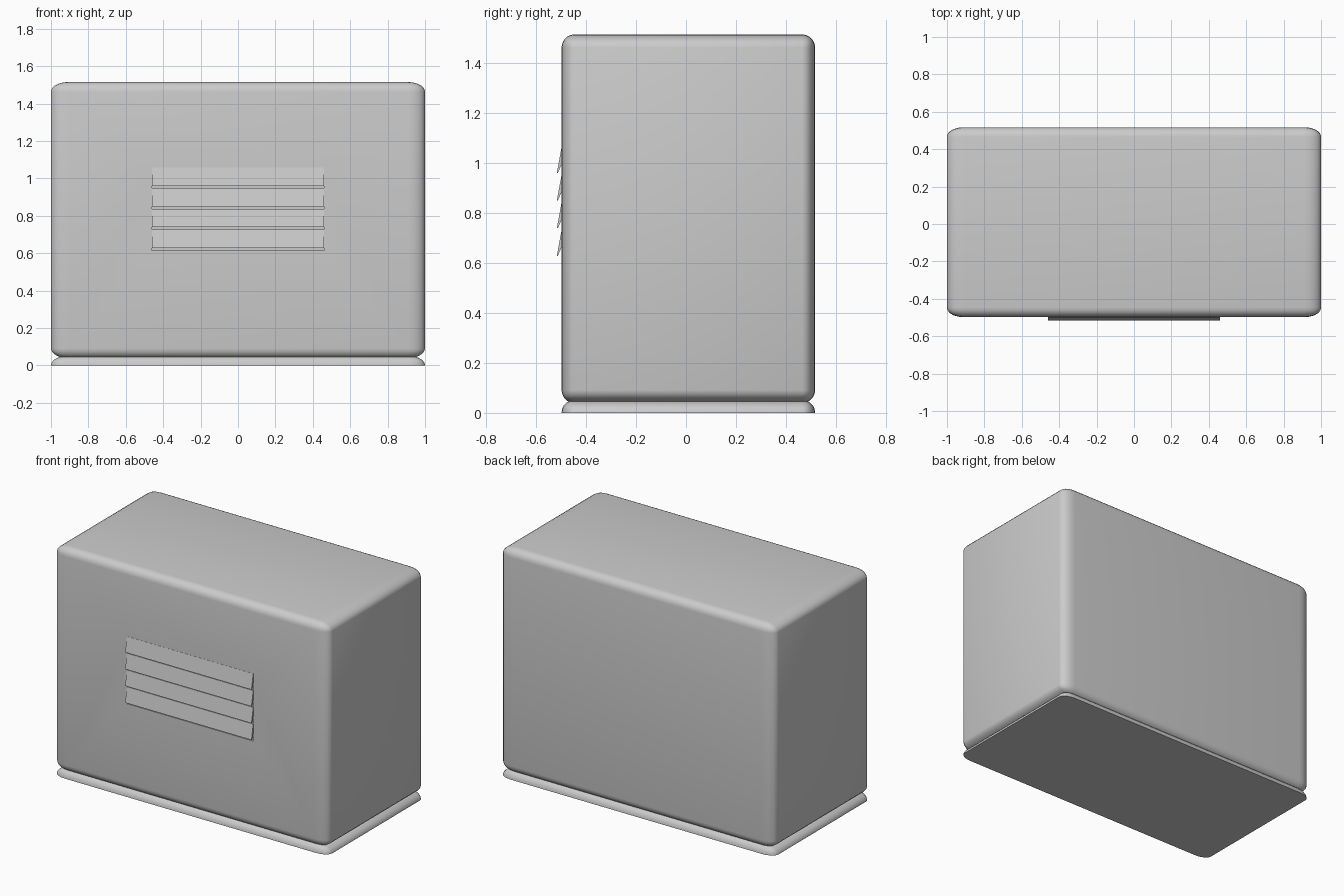
import bpy, bmesh

if "Cube" in bpy.data.objects:
    bpy.data.objects.remove(bpy.data.objects["Cube"])

FRONT, BACK = -0.498, 0.517
STRETCH = 1.75          # rounded edges are wider along x


def finish(name, bm, smooth=True):
    bmesh.ops.recalc_face_normals(bm, faces=bm.faces)
    me = bpy.data.meshes.new(name)
    bm.to_mesh(me)
    bm.free()
    ob = bpy.data.objects.new(name, me)
    bpy.context.collection.objects.link(ob)
    if smooth:
        bpy.ops.object.select_all(action='DESELECT')
        ob.select_set(True)
        bpy.context.view_layer.objects.active = ob
        bpy.ops.object.shade_smooth_by_angle(angle=0.6)
    return ob


def rounded_box(name, z0, z1, radius, flat_bottom=False):
    bm = bmesh.new()
    bmesh.ops.create_cube(bm, size=1)
    for v in bm.verts:
        v.co.x *= 2 / STRETCH
        v.co.y = (FRONT + BACK) / 2 + v.co.y * (BACK - FRONT)
        v.co.z = z0 if v.co.z < 0 else z1
    edges = [e for e in bm.edges
             if not (flat_bottom and all(v.co.z == z0 for v in e.verts))]
    bmesh.ops.bevel(bm, geom=edges, offset=radius, segments=5,
                    profile=0.5, affect='EDGES')
    for v in bm.verts:
        v.co.x *= STRETCH
    return finish(name, bm)


def prism(name, outlines, half_width):
    # extrude (y, z) outlines across x
    bm = bmesh.new()
    for pts in outlines:
        a = [bm.verts.new((-half_width, y, z)) for y, z in pts]
        b = [bm.verts.new((half_width, y, z)) for y, z in pts]
        bm.faces.new(a)
        bm.faces.new(b[::-1])
        for i in range(len(pts)):
            j = (i + 1) % len(pts)
            bm.faces.new((a[i], b[i], b[j], a[j]))
    return finish(name, bm, smooth=False)


# Cabinet and the plinth under it
cabinet = rounded_box("cabinet", 0.039, 1.515, 0.052)
rounded_box("plinth", 0.0, 0.051, 0.05, flat_bottom=True)

# Vent: four tilted slats, each over a shallow slot
tops = [1.058 - 0.1105 * i for i in range(4)]
slots = prism("slot_cutter",
              [[(FRONT - 0.05, t - 0.112), (FRONT + 0.012, t - 0.112),
                (FRONT + 0.012, t - 0.06), (FRONT - 0.05, t - 0.06)]
               for t in tops], 0.459)
slots.hide_render = True
slots.hide_set(True)
cut = cabinet.modifiers.new("slots", 'BOOLEAN')
cut.object = slots
cut.operation = 'DIFFERENCE'
cut.solver = 'EXACT'

prism("vent_slats",
      [[(FRONT + 0.004, t), (FRONT - 0.001, t), (-0.517, t - 0.098),
        (-0.513, t - 0.098), (FRONT + 0.004, t - 0.055)]
       for t in tops], 0.46)
